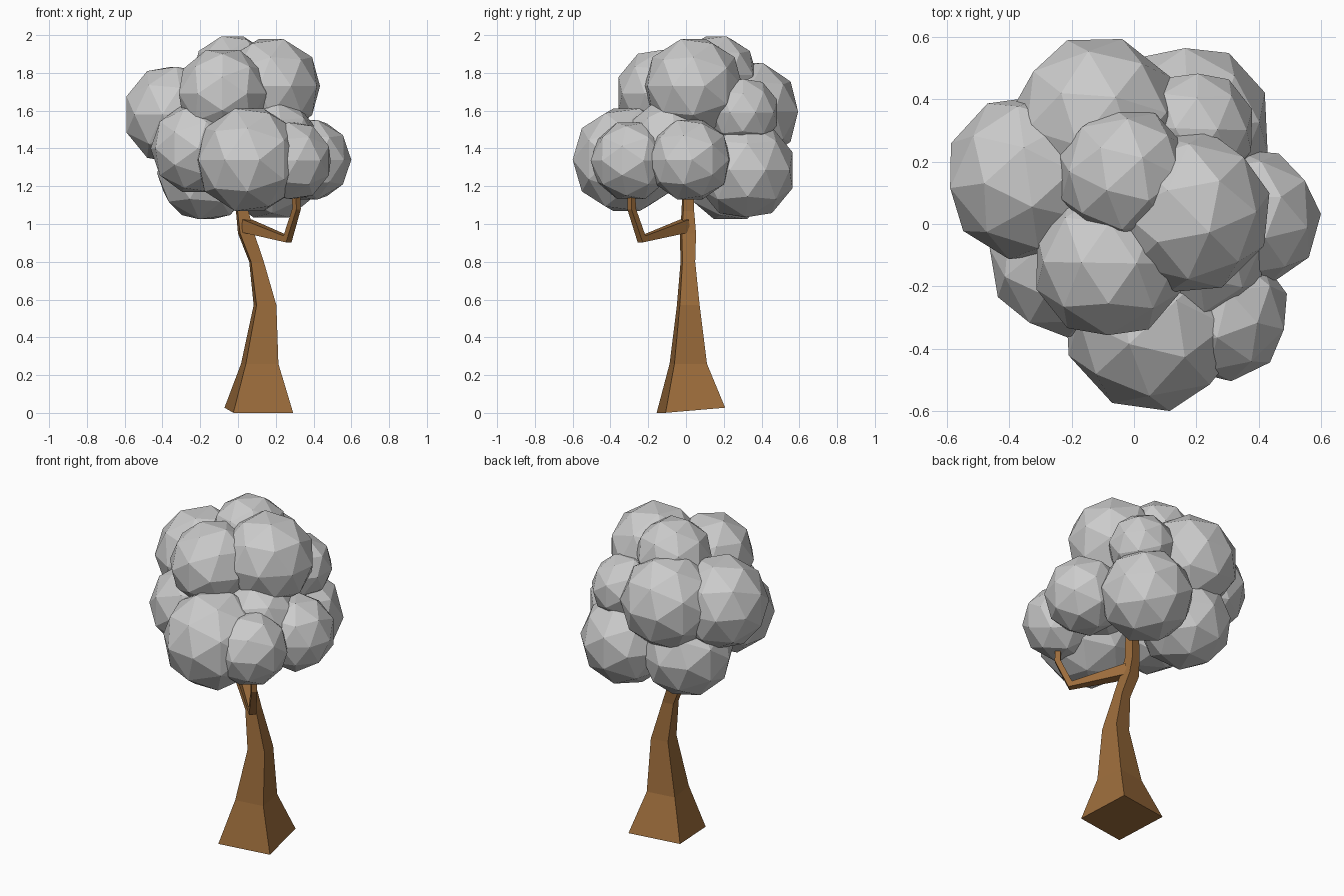
import bpy, bmesh
from math import radians, cos, sin
from mathutils import Vector

cube = bpy.data.objects.get("Cube")
if cube:
    bpy.data.objects.remove(cube, do_unlink=True)


def material(name, colour):
    mat = bpy.data.materials.new(name)
    mat.use_nodes = True
    mat.diffuse_color = (*colour, 1)
    mat.node_tree.nodes["Principled BSDF"].inputs["Base Color"].default_value = (*colour, 1)
    return mat


def finish(name, bm, mat):
    bmesh.ops.recalc_face_normals(bm, faces=bm.faces)
    mesh = bpy.data.meshes.new(name)
    bm.to_mesh(mesh)
    bm.free()
    mesh.materials.append(mat)
    obj = bpy.data.objects.new(name, mesh)
    bpy.context.collection.objects.link(obj)
    return obj


def square_limb(name, side, stations, mat):
    """Loft square rings given as (centre, half width, direction)."""
    bm = bmesh.new()
    rings = []
    for centre, half, direction in stations:
        u = Vector(side).normalized()
        v = Vector(direction).normalized().cross(u).normalized()
        corners = ((-1, -1), (1, -1), (1, 1), (-1, 1))
        rings.append([bm.verts.new(Vector(centre) + (u * a + v * b) * half) for a, b in corners])
    for low, high in zip(rings, rings[1:]):
        for i in range(4):
            j = (i + 1) % 4
            bm.faces.new((low[i], low[j], high[j], high[i]))
    bm.faces.new(rings[0][::-1])
    bm.faces.new(rings[-1])
    return finish(name, bm, mat)


def faceted_ball(name, radius, mat):
    """Sixty-sided ball: hull of an icosahedron and its raised face centres."""
    bm = bmesh.new()
    bmesh.ops.create_icosphere(bm, subdivisions=1, radius=radius)
    points = [v.co.copy() for v in bm.verts]
    points += [f.calc_center_median().normalized() * radius for f in bm.faces]
    bm.clear()
    for point in points:
        bm.verts.new(point)
    bmesh.ops.convex_hull(bm, input=bm.verts)
    return finish(name, bm, mat)


bark = material("bark brown", (0.33, 0.15, 0.044))
leaf = material("foliage grey", (0.6, 0.6, 0.6))

# Trunk: flared, slightly twisted square base bending into the crown
up = (0, 0, 1)
twist = radians(8.5)
square_limb("trunk", (cos(twist), sin(twist), 0), [
    ((0.11, 0.026, 0.014), 0.16, (0, -0.085, 1)),
    ((0.115, 0.012, 0.26), 0.087, up),
    ((0.143, 0.012, 0.57), 0.053, up),
    ((0.098, 0.01, 0.80), 0.034, up),
    ((0.043, 0.01, 0.95), 0.038, up),
    ((0.022, 0.01, 1.07), 0.029, up),
    ((0.02, 0.01, 1.35), 0.025, up),
], bark)

# Side branch: reaches out to the front corner, then turns up
square_limb("branch", (0.73, 0.68, 0), [
    ((0.045, -0.004, 0.99), 0.034, (0.7, -0.7, -0.2)),
    ((0.262, -0.235, 0.92), 0.02, (0.6, -0.65, 0.5)),
    ((0.31, -0.288, 1.08), 0.016, (0.1, -0.1, 1)),
    ((0.305, -0.288, 1.25), 0.014, up),
], bark)

# Crown: faceted clumps, each with its position and radius
clumps = {
    "top": (-0.03, 0.16, 1.79, 0.218),
    "top_left": (0.175, 0.04, 1.73, 0.266),
    "top_front": (-0.08, -0.125, 1.69, 0.248),
    "right": (-0.34, 0.15, 1.58, 0.27),
    "back": (-0.12, 0.33, 1.595, 0.276),
    "upper_back_left": (0.2, 0.305, 1.59, 0.19),
    "lower_back_left": (0.175, 0.315, 1.285, 0.267),
    "lower_back_right": (-0.17, 0.235, 1.27, 0.262),
    "left": (0.375, 0.02, 1.34, 0.225),
    "front": (0.06, -0.315, 1.34, 0.29),
    "front_left": (0.285, -0.29, 1.335, 0.216),
    "front_right": (-0.22, -0.118, 1.4, 0.246),
    "inner_left": (0.2, -0.09, 1.43, 0.228),
}
for name, (x, y, z, radius) in clumps.items():
    clump = faceted_ball("foliage_" + name, radius, leaf)
    clump.location = (x, y, z)
    # Point one corner of each clump outward from the trunk
    clump.rotation_euler = Vector((x, y, 0)).to_track_quat("Z", "Y").to_euler()
